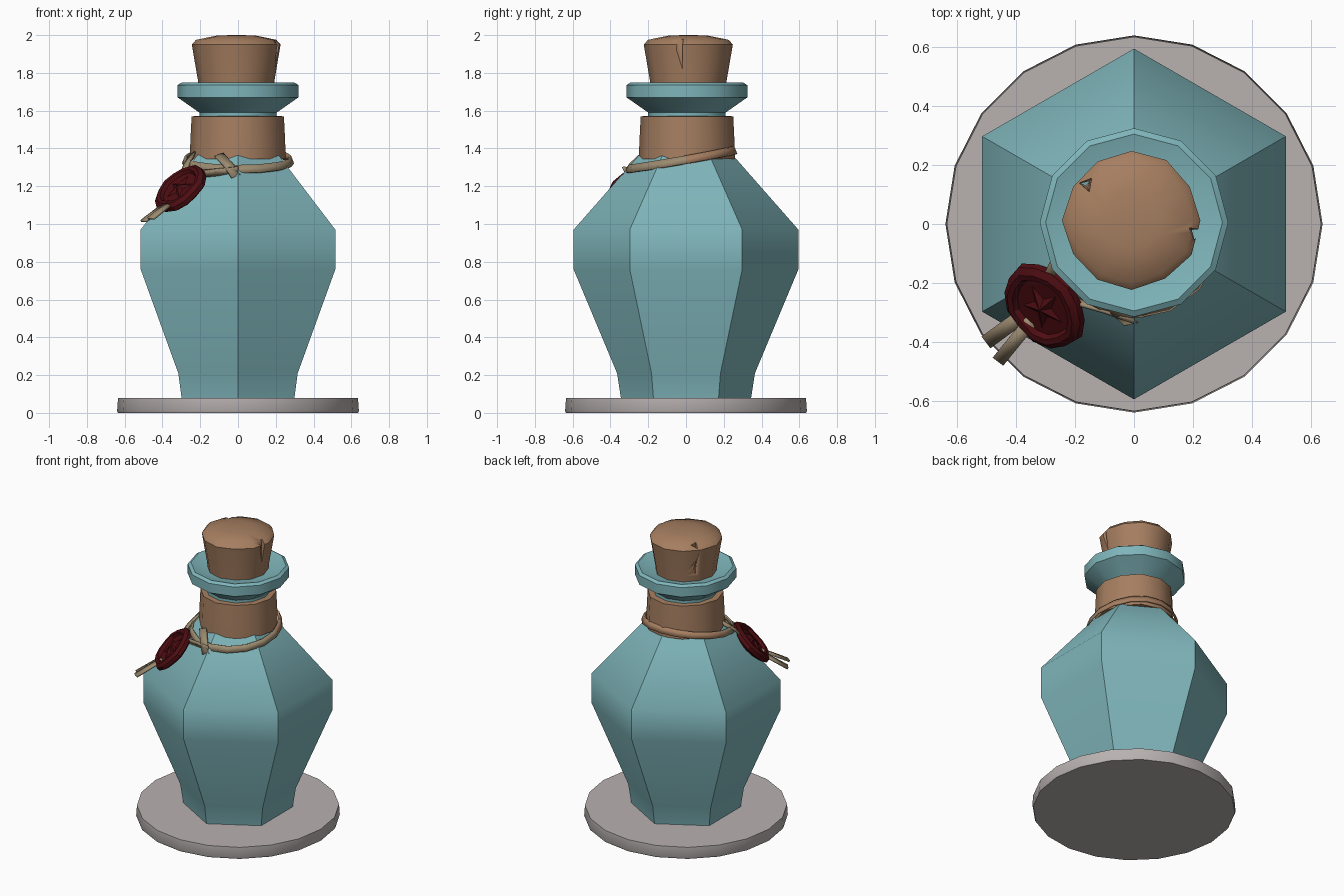
import bpy, bmesh
from math import sin, cos, pi, radians
from mathutils import Vector, Matrix

if "Cube" in bpy.data.objects:
    bpy.data.objects.remove(bpy.data.objects["Cube"])


def material(name, rgb):
    m = bpy.data.materials.new(name)
    m.use_nodes = True
    m.diffuse_color = (*rgb, 1)
    bsdf = m.node_tree.nodes["Principled BSDF"]
    bsdf.inputs["Base Color"].default_value = (*rgb, 1)
    bsdf.inputs["Roughness"].default_value = 0.8
    return m


TEAL = material("teal glass", (0.21, 0.46, 0.49))
BROWN = material("cork brown", (0.38, 0.21, 0.118))
STONE = material("pale stone", (0.48, 0.44, 0.435))
WAX = material("dark red wax", (0.075, 0.004, 0.006))
TAN = material("tan ribbon", (0.33, 0.255, 0.16))


def finish(name, bm, mats, angle=40):
    bmesh.ops.recalc_face_normals(bm, faces=bm.faces)
    mesh = bpy.data.meshes.new(name)
    bm.to_mesh(mesh)
    bm.free()
    for m in mats:
        mesh.materials.append(m)
    ob = bpy.data.objects.new(name, mesh)
    bpy.context.collection.objects.link(ob)
    bpy.ops.object.select_all(action="DESELECT")
    ob.select_set(True)
    bpy.context.view_layer.objects.active = ob
    bpy.ops.object.shade_smooth_by_angle(angle=radians(angle))
    return ob


def lathe(name, profile, sides, mat, centre=(0, 0), wobble=0, angle=40, place=None):
    """Stack of polygon rings (radius, height), capped at both ends."""
    bm = bmesh.new()
    rings = []
    for r, z in profile:
        ring = []
        for i in range(sides):
            a = pi / 2 + 2 * pi * i / sides
            rr = r * (1 + wobble * sin(i * 2.3 + 1))
            ring.append(bm.verts.new((centre[0] + rr * cos(a), centre[1] + rr * sin(a), z)))
        rings.append(ring)
    for lo, hi in zip(rings, rings[1:]):
        for i in range(sides):
            j = (i + 1) % sides
            bm.faces.new((lo[i], lo[j], hi[j], hi[i]))
    bm.faces.new(rings[0])
    bm.faces.new(rings[-1])
    if place:
        bm.transform(place)
    return finish(name, bm, [mat], angle)


def ribbon(name, points, sides, width, mats, closed=False, rule=None):
    """Flat band along points; sides gives the cross direction at each point."""
    bm = bmesh.new()
    pairs = []
    for p, s in zip(points, sides):
        s = Vector(s).normalized() * width / 2
        pairs.append((bm.verts.new(Vector(p) - s), bm.verts.new(Vector(p) + s)))
    following = pairs[1:] + (pairs[:1] if closed else [])
    for (a, b), (c, d) in zip(pairs, following):
        f = bm.faces.new((a, c, d, b))
        if rule:
            f.material_index = rule(f.calc_center_median())
    ob = finish(name, bm, mats)
    mod = ob.modifiers.new("thickness", "SOLIDIFY")
    mod.thickness = 0.012
    mod.offset = 0
    return ob


# Round stand
lathe("stand", [(0.635, 0), (0.64, 0.01), (0.635, 0.08)], 20, STONE)

# Six-sided bottle body
lathe("bottle_body", [(0.345, 0.08), (0.365, 0.21), (0.595, 0.76), (0.595, 0.97),
                      (0.305, 1.3), (0.235, 1.38)], 6, TEAL, angle=45)

# Neck and flared lip
lathe("bottle_lip", [(0.205, 1.36), (0.205, 1.59), (0.305, 1.66), (0.32, 1.67),
                     (0.32, 1.735), (0.3, 1.748), (0.2, 1.72)], 12, TEAL, (0, 0.005))

# Wrapped collar round the neck
lathe("neck_collar", [(0.252, 1.345), (0.248, 1.45), (0.242, 1.57), (0.2, 1.572)],
      12, BROWN, (0, 0.005), 0.015)

# Cork with two cracks cut in its side
cork = lathe("cork", [(0.19, 1.68), (0.2, 1.76), (0.232, 1.95), (0.21, 1.975),
                      (0.1, 1.998), (0.02, 2.0)], 12, BROWN, (-0.008, 0.012), 0.02)
for az in (-8, 140):
    bm = bmesh.new()
    bmesh.ops.create_cone(bm, cap_ends=True, segments=3, radius1=0.012, radius2=0.03, depth=0.25)
    d = Vector((cos(radians(az)), sin(radians(az)), 0))
    bm.transform(Matrix.Translation(d * 0.21 + Vector((0, 0, 1.9))) @ Matrix.Rotation(radians(az + 180), 4, "Z"))
    cutter = finish("crack_cutter", bm, [BROWN])
    cutter.hide_render = True
    mod = cork.modifiers.new("crack", "BOOLEAN")
    mod.operation = "DIFFERENCE"
    mod.object = cutter
    bpy.context.view_layer.objects.active = cork
    bpy.ops.object.modifier_apply(modifier="crack")
    bpy.data.objects.remove(cutter)

# Tilted band round the neck: tan in front, brown behind
angles = [2 * pi * i / 16 for i in range(16)]
ribbon("neck_band",
       [((0.283 - 0.025 * sin(a)) * cos(a), (0.283 - 0.025 * sin(a)) * sin(a), 1.34 + 0.05 * sin(a))
        for a in angles],
       [(-0.4 * cos(a), -0.4 * sin(a), 1) for a in angles], 0.045, [TAN, BROWN],
       closed=True, rule=lambda c: int(c.y > -0.02))

# Crossing ribbon and the links that hold the seal
ribbon("crossing_ribbon", [(-0.1, -0.24, 1.365), (-0.05, -0.3, 1.31), (-0.01, -0.335, 1.25)],
       [(1, 0.2, 0.3)] * 3, 0.05, [TAN])
ribbon("seal_link_front", [(0, -0.325, 1.285), (-0.1, -0.29, 1.275), (-0.24, -0.25, 1.26)],
       [(0, -0.5, 1)] * 3, 0.04, [TAN])
ribbon("seal_link_side", [(-0.235, -0.07, 1.375), (-0.27, -0.14, 1.32), (-0.31, -0.22, 1.22)],
       [(1, -0.3, 0.6)] * 3, 0.04, [TAN])

# Ribbon tails below the seal
ribbon("ribbon_tail_side", [(-0.35, -0.29, 1.13), (-0.5, -0.4, 1.015)], [(-0.6, 0.8, 0)] * 2, 0.05, [TAN])
ribbon("ribbon_tail_front", [(-0.35, -0.33, 1.12), (-0.46, -0.465, 1.03)], [(-0.8, 0.6, 0)] * 2, 0.045, [TAN])

# Wax seal leaning on the shoulder, with a raised rim and star
normal = Vector((-0.57, -0.47, 0.68)).normalized()
place = Matrix.Translation(Vector((-0.305, -0.28, 1.187)) - normal * 0.025) @ normal.to_track_quat("Z", "Y").to_matrix().to_4x4()
lathe("wax_seal", [(0.135, -0.005), (0.16, 0.012), (0.157, 0.035), (0.135, 0.052),
                   (0.115, 0.05), (0.105, 0.032)], 14, WAX, wobble=0.03, angle=25, place=place)
bm = bmesh.new()
outline = []
for i in range(10):
    r = 0.038 if i % 2 else 0.092
    outline.append(bm.verts.new((r * sin(pi * i / 5), r * cos(pi * i / 5), 0.03)))
peak = bm.verts.new((0, 0, 0.054))
for a, b in zip(outline, outline[1:] + outline[:1]):
    bm.faces.new((a, b, peak))
bm.faces.new(outline)
bm.transform(place)
finish("seal_star", bm, [WAX], 5)
